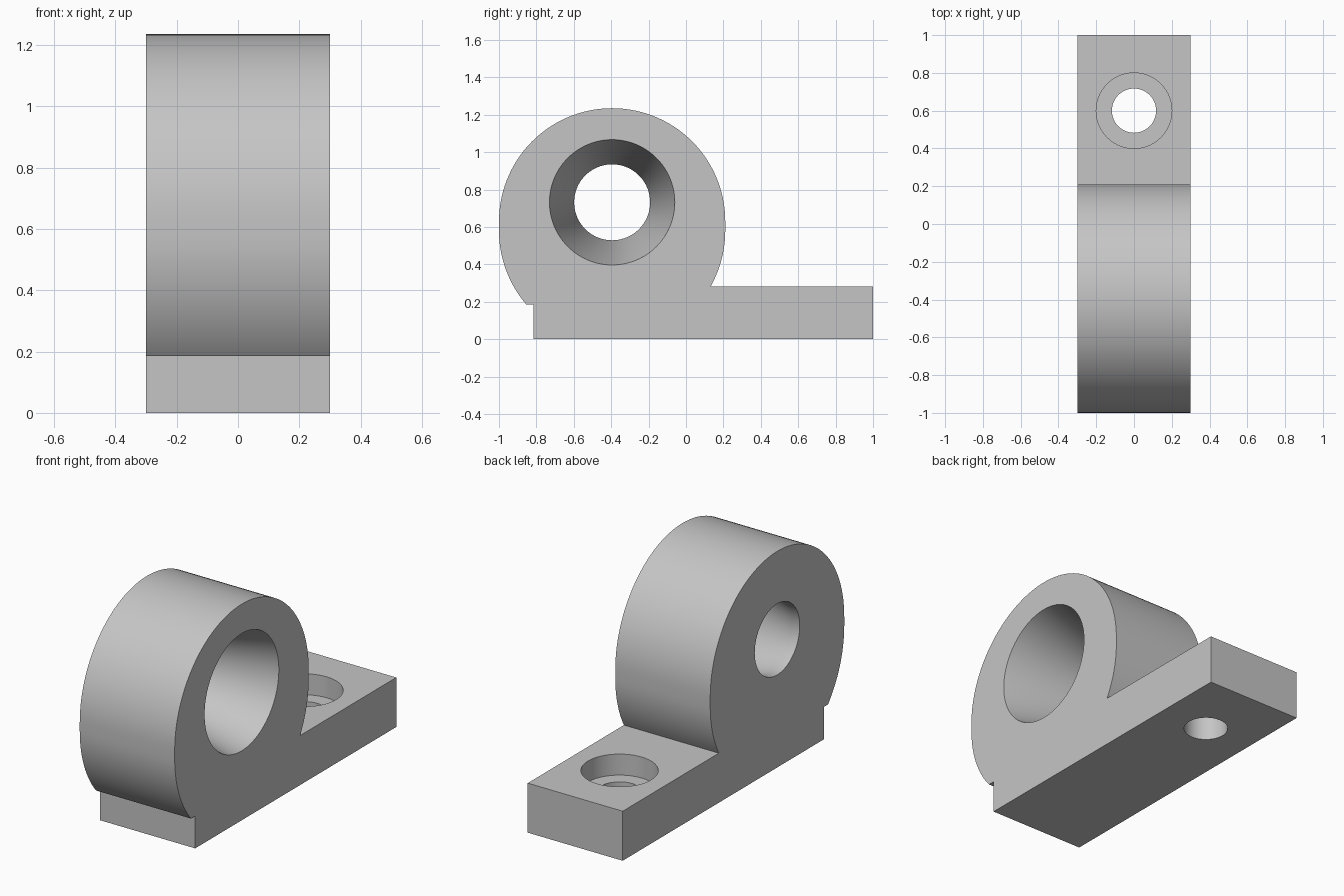
import bpy, bmesh
from math import asin, cos, sin, pi
from mathutils import Matrix

if "Cube" in bpy.data.objects:
    bpy.data.objects.remove(bpy.data.objects["Cube"], do_unlink=True)

HALF_WIDTH = 0.3
BASE_FRONT, BASE_TOP, LEDGE = -0.815, 0.283, 0.185
EYE_Y, EYE_RADIUS = -0.395, 0.605
LOW_Z, HIGH_Z = 0.58, 0.63      # arc centres of the slightly tall eye
BORE_Z = 0.732
SEGMENTS = 96

grey = bpy.data.materials.new("plain grey")
grey.use_nodes = True
colour = (0.56, 0.56, 0.56, 1)
grey.diffuse_color = colour
grey.node_tree.nodes["Principled BSDF"].inputs["Base Color"].default_value = colour


def make_object(name, bm):
    bmesh.ops.recalc_face_normals(bm, faces=bm.faces)
    mesh = bpy.data.meshes.new(name)
    bm.to_mesh(mesh)
    bm.free()
    mesh.materials.append(grey)
    obj = bpy.data.objects.new(name, mesh)
    bpy.context.collection.objects.link(obj)
    return obj


def arc(start, end, centre_z, steps):
    angles = [start + (end - start) * i / steps for i in range(steps + 1)]
    return [(EYE_Y + EYE_RADIUS * cos(a), centre_z + EYE_RADIUS * sin(a)) for a in angles]


def turned_cutter(name, profile, matrix):
    """Solid of revolution from (radius, height) pairs along local z."""
    bm = bmesh.new()
    rings = [[bm.verts.new((r * cos(2 * pi * i / SEGMENTS), r * sin(2 * pi * i / SEGMENTS), h))
              for i in range(SEGMENTS)] for r, h in profile]
    for low, high in zip(rings, rings[1:]):
        for i in range(SEGMENTS):
            j = (i + 1) % SEGMENTS
            bm.faces.new((low[i], low[j], high[j], high[i]))
    bm.faces.new(rings[0][::-1])
    bm.faces.new(rings[-1])
    bm.transform(matrix)
    cutter = make_object(name, bm)
    cutter.hide_render = True
    return cutter


# Bracket body: foot and round eye in one side profile, extruded across x
right_end = asin((BASE_TOP - LOW_Z) / EYE_RADIUS)
left_end = pi - asin((LEDGE - LOW_Z) / EYE_RADIUS)
outline = [(BASE_FRONT, 0), (1, 0), (1, BASE_TOP)]
outline += arc(right_end, 0, LOW_Z, 10)
outline += arc(0, pi, HIGH_Z, 60)
outline += arc(pi, left_end, LOW_Z, 14)
outline.append((BASE_FRONT, LEDGE))

bm = bmesh.new()
side = bm.faces.new([bm.verts.new((-HALF_WIDTH, y, z)) for y, z in outline])
extruded = bmesh.ops.extrude_face_region(bm, geom=[side])["geom"]
bmesh.ops.translate(bm, vec=(2 * HALF_WIDTH, 0, 0),
                    verts=[v for v in extruded if isinstance(v, bmesh.types.BMVert)])
bracket = make_object("mounting_bracket", bm)

# Tapered bore: short straight lip on the -x side, opening wide towards +x
slope = (0.335 - 0.203) / 0.55
bore = turned_cutter(
    "bore_cutter",
    [(0.203, -0.4), (0.203, -0.25), (0.335 + 0.1 * slope, HALF_WIDTH + 0.1)],
    Matrix.Translation((0, EYE_Y, BORE_Z)) @ Matrix.Rotation(pi / 2, 4, "Y"))

# Counterbored bolt hole in the foot
bolt = turned_cutter(
    "bolt_hole_cutter",
    [(0.117, -0.1), (0.117, BASE_TOP - 0.12), (0.2, BASE_TOP - 0.12), (0.2, 0.4)],
    Matrix.Translation((0, 0.6, 0)))

bpy.ops.object.select_all(action="DESELECT")
bpy.context.view_layer.objects.active = bracket
bracket.select_set(True)
for cutter in (bore, bolt):
    cut = bracket.modifiers.new(cutter.name, "BOOLEAN")
    cut.operation = "DIFFERENCE"
    cut.solver = "EXACT"
    cut.object = cutter
    bpy.ops.object.modifier_apply(modifier=cut.name)
    bpy.data.objects.remove(cutter, do_unlink=True)

bpy.ops.object.shade_smooth_by_angle(angle=pi / 9)
